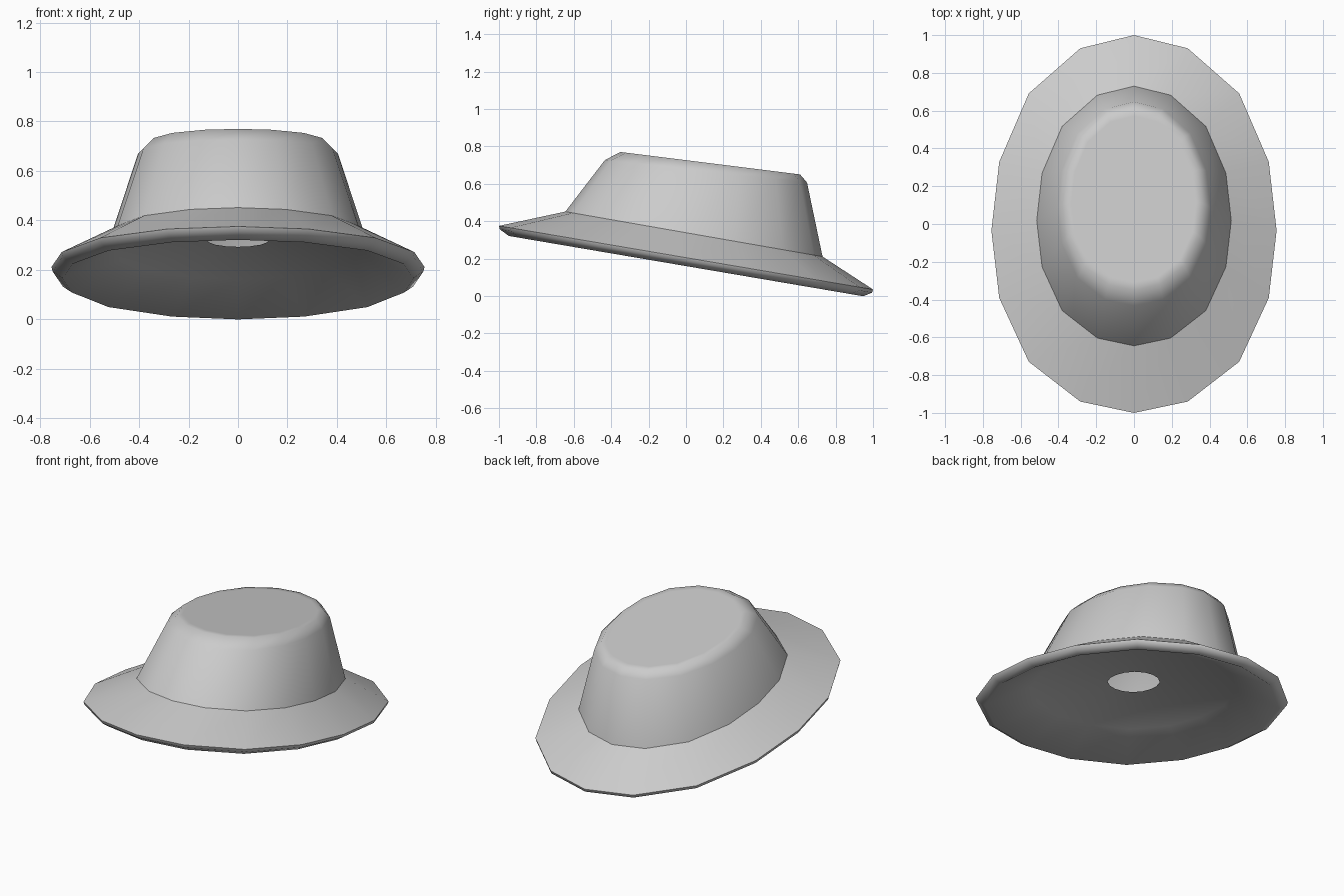
import bpy, bmesh, math

if "Cube" in bpy.data.objects:
    bpy.data.objects.remove(bpy.data.objects["Cube"])

SIDES = 16
# Width and length factors from front/back tip to the side, slightly squarer than an ellipse
WIDE = (0.0, 0.377, 0.738, 0.945, 1.0)
LONG = (1.0, 0.935, 0.71, 0.36, 0.0)

felt = bpy.data.materials.new("light_grey_felt")
felt.diffuse_color = (0.6, 0.6, 0.6, 1)
felt.use_nodes = True
felt.node_tree.nodes["Principled BSDF"].inputs["Base Color"].default_value = felt.diffuse_color


def oval(i):
    """Unit outline point; the sides sit a little towards the front."""
    i %= SIDES
    k = i % 8
    k = k if k <= 4 else 8 - k
    sx = 1 if i <= 8 else -1
    sy = 1 if i <= 4 or i >= 12 else -1
    return sx * WIDE[k], sy * LONG[k] - 0.035 * WIDE[k] ** 2


def loft(name, rings, cap_end=False):
    """Join tilted oval rings (x radius, y radius, y centre, z centre, slope along y)."""
    bm = bmesh.new()
    loops = []
    for rx, ry, cy, cz, slope in rings:
        loop = []
        for i in range(SIDES):
            u, v = oval(-i)
            loop.append(bm.verts.new((rx * u, cy + ry * v, cz + slope * ry * v)))
        loops.append(loop)
    for low, high in zip(loops, loops[1:]):
        for i in range(SIDES):
            j = (i + 1) % SIDES
            bm.faces.new((low[i], low[j], high[j], high[i]))
    if cap_end:
        bm.faces.new(loops[-1])
    mesh = bpy.data.meshes.new(name)
    bm.to_mesh(mesh)
    bm.free()
    mesh.materials.append(felt)
    obj = bpy.data.objects.new(name, mesh)
    bpy.context.collection.objects.link(obj)
    bpy.ops.object.select_all(action='DESELECT')
    obj.select_set(True)
    bpy.context.view_layer.objects.active = obj
    bpy.ops.object.shade_smooth_by_angle(angle=math.radians(65))
    return obj


base = (0.515, 0.6875, 0.0425, 0.331, -0.175)

# Crown: sloping wall, rounded shoulder and flat tilted top
loft("crown", [
    base,
    (0.405, 0.54, 0.107, 0.667, -0.112),
    (0.36, 0.48, 0.13, 0.71, -0.125),
    (0.33, 0.44, 0.13, 0.71, -0.125),
], cap_end=True)

# Brim: hollow underside with a centre hole, thick rim, sloping upper face
loft("brim", [
    (0.126, 0.167, 0.0, 0.321, -0.17),
    (0.50, 0.665, 0.01, 0.275, -0.17),
    (0.71, 0.947, 0.0, 0.16, -0.17),
    (0.75, 0.995, 0.0, 0.187, -0.17),
    (0.755, 1.0, 0.0, 0.205, -0.17),
    base,
])
